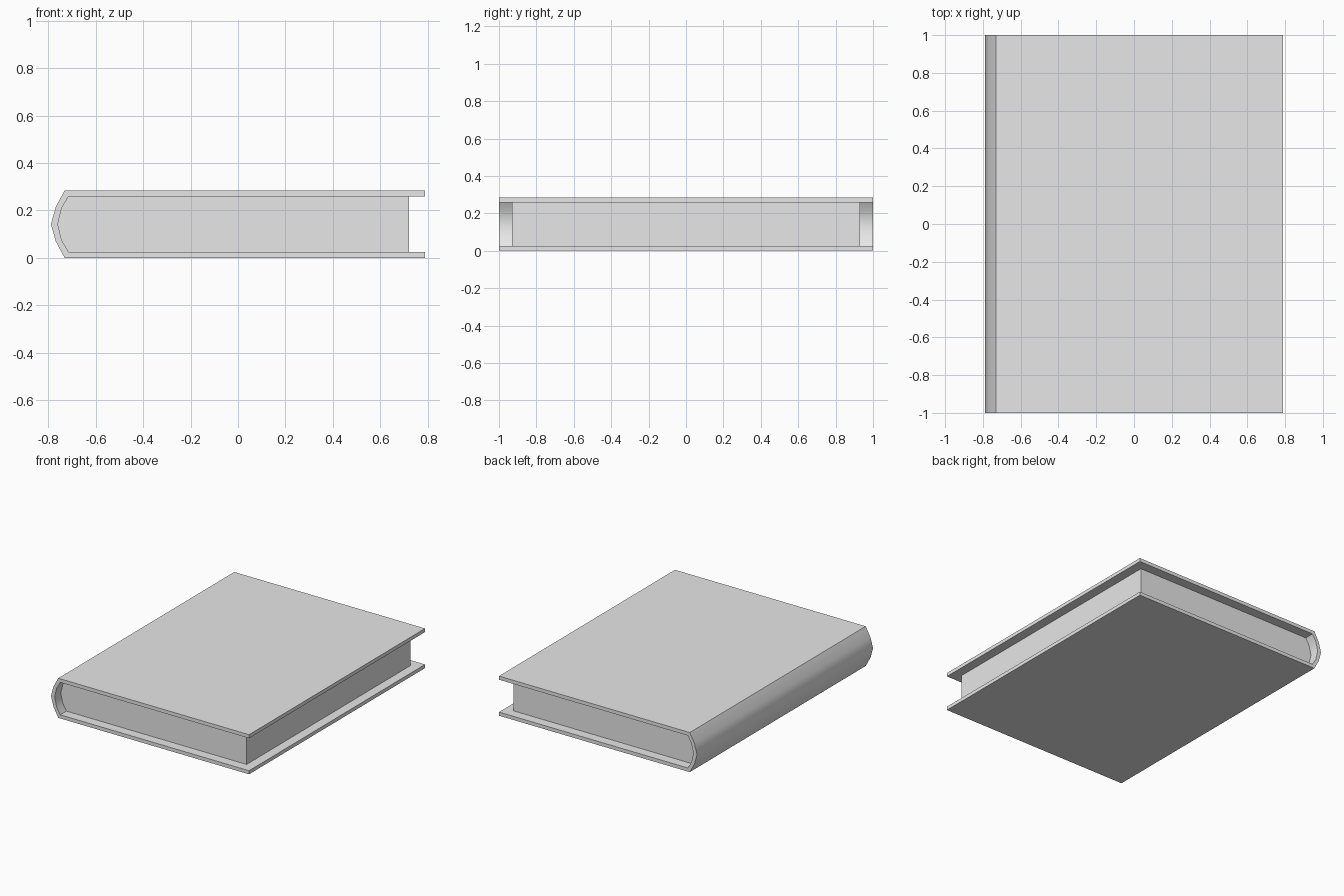
import bpy, bmesh, math

cube = bpy.data.objects.get("Cube")
if cube:
    bpy.data.objects.remove(cube, do_unlink=True)

HEIGHT = 0.285
BOARD = 0.026
MID = HEIGHT / 2

gray = bpy.data.materials.new("light_gray")
gray.use_nodes = True
color = (0.8, 0.8, 0.8, 1)
gray.diffuse_color = color
gray.node_tree.nodes["Principled BSDF"].inputs["Base Color"].default_value = color


def mirrored(lower):
    """Complete a lower half profile, ending at mid height, with its upper half."""
    return lower + [(x, HEIGHT - z) for x, z in reversed(lower[:-1])]


def extrude_profile(name, profile, half_length):
    """Extrude a closed x-z profile along y, smooth only across the curved spine."""
    bm = bmesh.new()
    face = bm.faces.new([bm.verts.new((x, -half_length, z)) for x, z in profile])
    result = bmesh.ops.extrude_face_region(bm, geom=[face])
    moved = [v for v in result["geom"] if isinstance(v, bmesh.types.BMVert)]
    bmesh.ops.translate(bm, vec=(0, 2 * half_length, 0), verts=moved)
    bmesh.ops.recalc_face_normals(bm, faces=bm.faces)
    mesh = bpy.data.meshes.new(name)
    bm.to_mesh(mesh)
    bm.free()
    mesh.materials.append(gray)
    obj = bpy.data.objects.new(name, mesh)
    bpy.context.collection.objects.link(obj)
    bpy.ops.object.select_all(action="DESELECT")
    obj.select_set(True)
    bpy.context.view_layer.objects.active = obj
    bpy.ops.object.shade_smooth_by_angle(angle=math.radians(45))
    return obj


# Curved spine halves, from the board up to mid height
outer = mirrored([(-0.73, 0), (-0.768, 0.07), (-0.788, MID)])
inner = mirrored([(-0.714, BOARD), (-0.743, 0.075), (-0.759, MID)])

# Cover: two boards joined by the rounded spine
edge = 0.788
cover = [(edge, 0)] + outer + [(edge, HEIGHT), (edge, HEIGHT - BOARD)]
cover += inner[::-1] + [(edge, BOARD)]
extrude_profile("cover", cover, 1.0)

# Page block: fills the cover up to the spine, set in on the open sides
pages = [(0.72, BOARD)] + inner + [(0.72, HEIGHT - BOARD)]
extrude_profile("pages", pages, 0.93)
